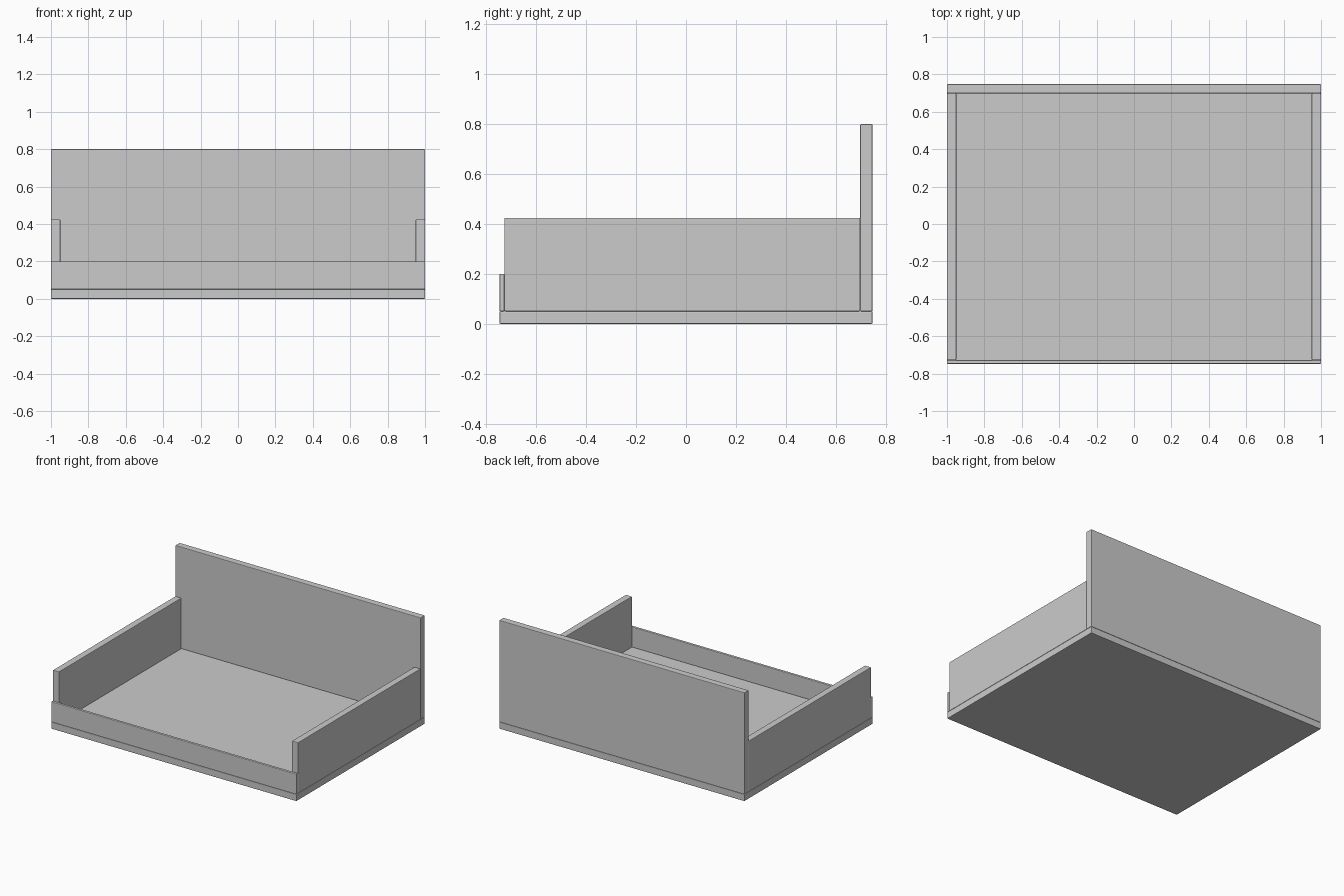
import bpy

if "Cube" in bpy.data.objects:
    bpy.data.objects.remove(bpy.data.objects["Cube"])

def panel(name, lo, hi, bevel=0.004):
    """Box between two corners with a slightly eased edge."""
    bpy.ops.mesh.primitive_cube_add(size=1, location=[(a + b) / 2 for a, b in zip(lo, hi)])
    ob = bpy.context.object
    ob.name = name
    ob.scale = [b - a for a, b in zip(lo, hi)]
    bpy.ops.object.transform_apply(location=False, rotation=False, scale=True)
    mod = ob.modifiers.new("eased_edges", 'BEVEL')
    mod.width = bevel
    mod.segments = 2
    return ob

W, D = 1.0, 0.748      # half width and half depth
T = 0.05               # board thickness
LIP = 0.02             # front lip thickness

# Tray floor
panel("base_board", (-W, -D, 0), (W, D, T))

# Tall back and low front lip
panel("back_panel", (-W, D - T, T), (W, D, 0.8))
panel("front_lip", (-W, -D, T), (W, -D + LIP, 0.2))

# Side walls between lip and back
for label, x in (("left", -W), ("right", W - T)):
    panel(label + "_side_panel", (x, -D + LIP, T), (x + T, D - T, 0.425))
